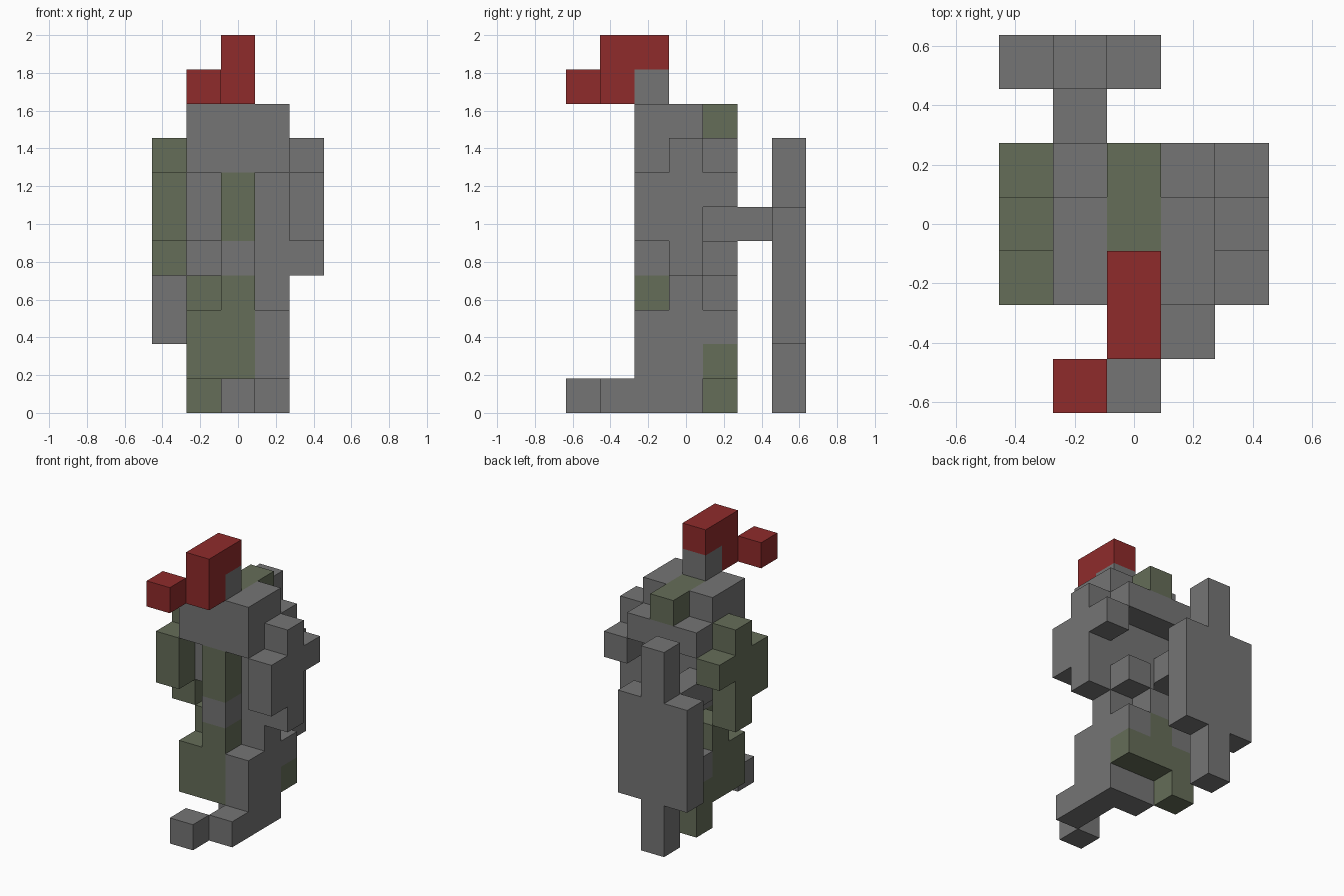
import bpy
import bmesh
from math import radians
from mathutils import Vector

default = bpy.data.objects.get("Cube")
if default:
    bpy.data.objects.remove(default, do_unlink=True)

UNIT = 2 / 11  # edge length of one block


def make_material(name, rgb):
    mat = bpy.data.materials.new(name)
    mat.use_nodes = True
    color = (*rgb, 1)
    mat.diffuse_color = color
    mat.node_tree.nodes["Principled BSDF"].inputs["Base Color"].default_value = color
    return mat


iron = make_material("iron grey", (.178, .178, .178))
cloth = make_material("moss green", (.13, .153, .098))
plume_red = make_material("plume red", (.275, .024, .024))

parts = {}     # part name -> (material, set of block cells)
occupied = {}  # cell -> part name


def span(value):
    first, last = value if isinstance(value, tuple) else (value, value)
    return range(first, last + 1)


def block(name, material, x, y, z):
    """Add a cuboid of blocks to a part; a tuple is an inclusive range."""
    cells = parts.setdefault(name, (material, set()))[1]
    for i in span(x):
        for j in span(y):
            for k in span(z):
                if (i, j, k) not in occupied:
                    occupied[i, j, k] = name
                    cells.add((i, j, k))


# Helmet and plume
block("helmet", iron, x=0, y=-1, z=9)
block("plume", plume_red, x=0, y=-2, z=(9, 10))
block("plume", plume_red, x=0, y=-1, z=10)
block("plume_tip", plume_red, x=-1, y=-3, z=9)

# Collar, chest and back
block("collar", cloth, x=0, y=(0, 1), z=8)
block("chest_plate", iron, x=(-1, 1), y=-1, z=(7, 8))
block("chest_plate", iron, x=(-1, 1), y=0, z=(5, 8))
block("chest_plate", iron, x=(-1, 1), y=1, z=7)
block("tabard_front", cloth, x=0, y=-1, z=(5, 6))

# Waist
block("belt", iron, x=0, y=(-1, 0), z=4)
block("belt", iron, x=1, y=(0, 1), z=4)
block("back_strap", iron, x=0, y=1, z=3)

# Arms share one shape and differ in colour
for side, name, material in ((1, "left_arm", iron), (-1, "right_arm", cloth)):
    block(name, material, x=2 * side, y=0, z=(4, 7))
    block(name, material, x=2 * side, y=-1, z=(5, 6))
    block(name, material, x=2 * side, y=1, z=6)

# Skirt
block("skirt", cloth, x=0, y=-1, z=(1, 3))
block("skirt", cloth, x=0, y=0, z=(1, 3))
block("skirt", cloth, x=(0, 1), y=1, z=1)
block("skirt", cloth, x=0, y=1, z=2)

# Armoured left leg with its foot
block("left_leg", iron, x=1, y=(-1, 0), z=(0, 2))
block("left_leg", iron, x=1, y=0, z=3)
block("left_leg", iron, x=1, y=1, z=2)
block("left_leg", iron, x=0, y=0, z=0)
block("left_foot", iron, x=1, y=-2, z=0)
block("toe", iron, x=0, y=-3, z=0)

# Right leg stepping back
block("right_leg", cloth, x=-1, y=-1, z=(1, 2))
block("right_leg", cloth, x=-1, y=0, z=(1, 3))
block("right_leg", cloth, x=-1, y=1, z=(0, 1))
block("right_leg_plate", iron, x=-1, y=1, z=2)

# Shield carried on the back
block("shield_mount", iron, x=-1, y=(1, 2), z=5)
block("shield", iron, x=(-2, 0), y=3, z=(2, 5))
block("shield", iron, x=-1, y=3, z=(0, 7))


def build(name, material, cells):
    """Skin the part's exposed block sides and merge coplanar faces."""
    bm = bmesh.new()
    for cell in cells:
        centre = Vector(cell) + Vector((0, 0, .5))
        for axis in range(3):
            for sign in (-1, 1):
                normal = Vector((0, 0, 0))
                normal[axis] = sign
                neighbour = tuple(int(a + b) for a, b in zip(cell, normal))
                if neighbour in occupied:
                    continue
                u = Vector((0, 0, 0))
                u[(axis + 1) % 3] = .5
                v = normal.cross(u)
                middle = centre + normal / 2
                corners = (middle - u - v, middle + u - v,
                           middle + u + v, middle - u + v)
                bm.faces.new([bm.verts.new(c * UNIT) for c in corners])
    bmesh.ops.remove_doubles(bm, verts=bm.verts, dist=UNIT / 100)
    bmesh.ops.dissolve_limit(bm, angle_limit=radians(1),
                             verts=bm.verts, edges=bm.edges)
    mesh = bpy.data.meshes.new(name)
    bm.to_mesh(mesh)
    bm.free()
    mesh.materials.append(material)
    bpy.context.collection.objects.link(bpy.data.objects.new(name, mesh))


for part_name, (part_material, part_cells) in parts.items():
    if part_cells:
        build(part_name, part_material, part_cells)
